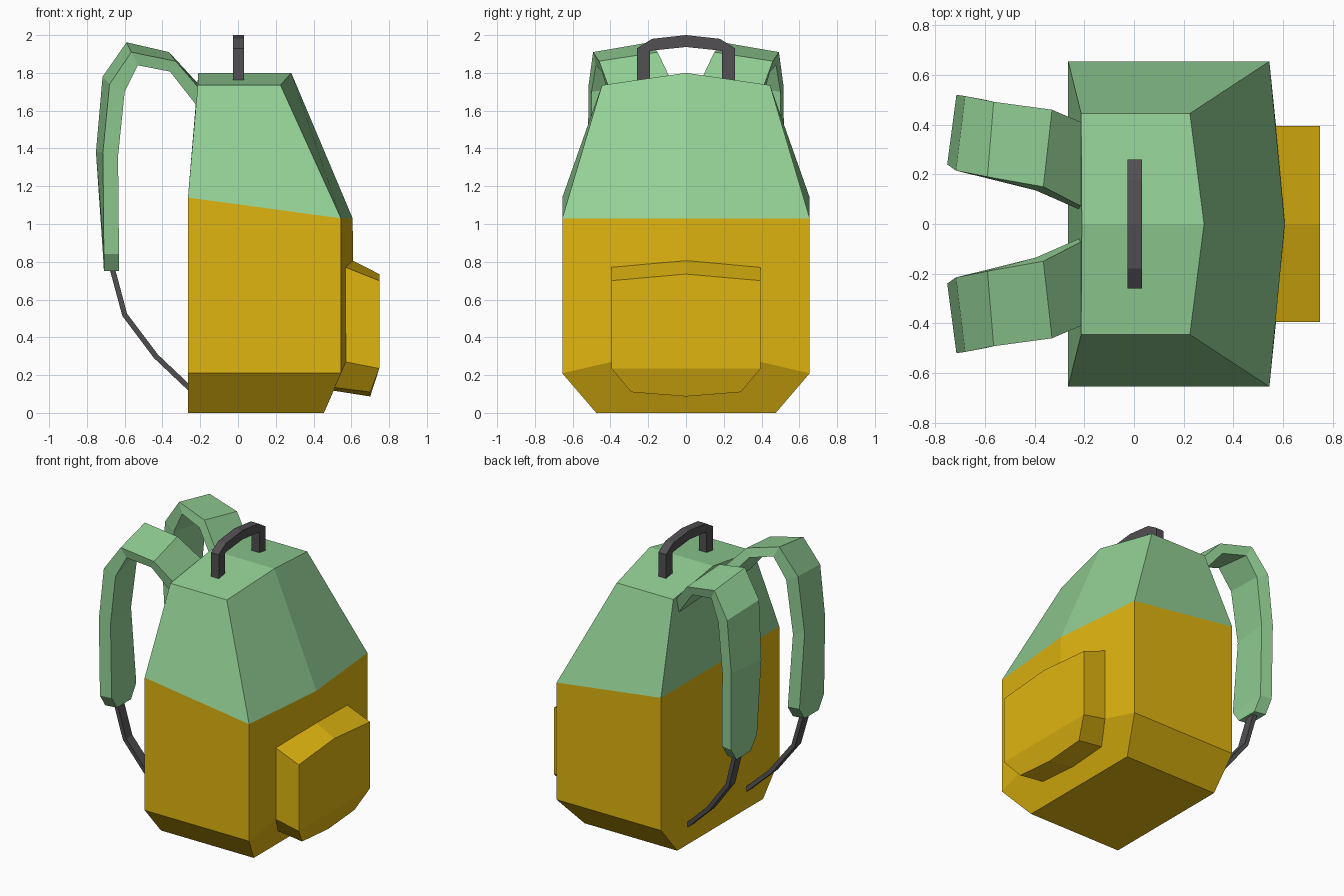
import bpy, bmesh
from mathutils import Vector

if "Cube" in bpy.data.objects:
    bpy.data.objects.remove(bpy.data.objects["Cube"])


def material(name, rgb):
    m = bpy.data.materials.new(name)
    m.diffuse_color = (*rgb, 1)
    m.use_nodes = True
    m.node_tree.nodes["Principled BSDF"].inputs["Base Color"].default_value = m.diffuse_color
    return m


YELLOW = material("yellow_fabric", (0.74, 0.46, 0.005))
GREEN = material("green_fabric", (0.29, 0.63, 0.30))
DARK = material("dark_webbing", (0.085, 0.08, 0.085))


def loft(name, rings, mats, caps=None, band_mats=None):
    """Skin a list of equal-size rings; caps lists the faces (ring indices) closing both ends."""
    bm = bmesh.new()
    vs = [[bm.verts.new(p) for p in ring] for ring in rings]
    n = len(rings[0])
    caps = caps or [range(n)]
    bands = band_mats or [0] * (len(rings) - 1)
    for i, mat in enumerate(bands):
        for j in range(n):
            k = (j + 1) % n
            f = bm.faces.new((vs[i][j], vs[i][k], vs[i + 1][k], vs[i + 1][j]))
            f.material_index = mat
    for ring, mat in ((vs[0], bands[0]), (vs[-1], bands[-1])):
        for cap in caps:
            bm.faces.new([ring[c] for c in cap]).material_index = mat
    bmesh.ops.recalc_face_normals(bm, faces=bm.faces)
    me = bpy.data.meshes.new(name)
    bm.to_mesh(me)
    bm.free()
    for m in mats:
        me.materials.append(m)
    ob = bpy.data.objects.new(name, me)
    bpy.context.collection.objects.link(ob)
    return ob


# Bag body: centre line points and side points per level, mirrored in y
def body_ring(half_y, front_mid, front_side, back_mid, back_side):
    (a, az), (b, bz), (c, cz), (d, dz) = front_mid, front_side, back_mid, back_side
    return [(a, 0, az), (b, half_y, bz), (d, half_y, dz),
            (c, 0, cz), (d, -half_y, dz), (b, -half_y, bz)]


body = [
    body_ring(0.475, (0.455, 0), (0.455, 0), (-0.265, 0), (-0.265, 0)),
    body_ring(0.655, (0.612, 0.36), (0.545, 0.21), (-0.265, 0.21), (-0.265, 0.21)),
    body_ring(0.655, (0.607, 1.03), (0.545, 1.03), (-0.265, 1.14), (-0.265, 1.14)),
    body_ring(0.445, (0.282, 1.80), (0.225, 1.735), (-0.21, 1.80), (-0.213, 1.735)),
]
loft("bag_body", body, [YELLOW, GREEN], [(0, 1, 2, 3), (3, 4, 5, 0)], [0, 0, 1])


# Outer pocket: inner outline sits in the body, outer outline is the face
def pocket_ring(half):
    return half + [(x, -y, z) for x, y, z in half[-2:0:-1]]


inner = [(0.60, 0, 0.81), (0.567, 0.395, 0.772), (0.56, 0.395, 0.272),
         (0.50, 0.29, 0.135), (0.49, 0, 0.12)]
outer = [(0.748, 0, 0.735), (0.748, 0.395, 0.70), (0.748, 0.395, 0.235),
         (0.70, 0.29, 0.11), (0.70, 0, 0.087)]
loft("outer_pocket", [pocket_ring(inner), pocket_ring(outer)], [YELLOW],
     [(0, 1, 2, 6, 7), (2, 3, 4, 5, 6)])

# Carry handle: (outer y, z, inner y, z) along an arch, mirrored in y
arch = [(0.26, 1.76, 0.19, 1.76), (0.26, 1.93, 0.19, 1.915),
        (0.18, 1.98, 0.165, 1.92), (0, 2.0, 0, 1.937)]
arch += [(-a, b, -c, d) for a, b, c, d in arch[-2::-1]]
loft("carry_handle",
     [[(-0.027, a, b), (0.033, a, b), (0.033, c, d), (-0.027, c, d)] for a, b, c, d in arch],
     [DARK])

# Shoulder straps: inboard edge, outboard edge, thickness offset (x, z)
stations = [
    ((-0.19, 0.06, 1.72), (-0.19, 0.40, 1.70), (0.0, -0.11)),
    ((-0.365, 0.15, 1.91), (-0.33, 0.46, 1.862), (-0.03, -0.055)),
    ((-0.59, 0.19, 1.962), (-0.565, 0.492, 1.91), (0.035, -0.07)),
    ((-0.717, 0.215, 1.78), (-0.68, 0.515, 1.74), (0.08, -0.04)),
    ((-0.752, 0.24, 1.38), (-0.715, 0.52, 1.38), (0.08, -0.02)),
    ((-0.715, 0.235, 0.84), (-0.71, 0.515, 0.84), (0.08, 0.0)),
    ((-0.71, 0.30, 0.75), (-0.71, 0.455, 0.75), (0.08, 0.0)),
]
# Adjuster webbing: centre path, rectangular section
webbing = [(-0.67, 0.375, 0.78), (-0.60, 0.365, 0.52),
           (-0.435, 0.345, 0.30), (-0.25, 0.325, 0.125)]

for side, s in (("left", 1), ("right", -1)):
    rings = []
    for a, b, (dx, dz) in stations:
        a, b, d = Vector(a), Vector(b), Vector((dx, -0.015, dz))
        rings.append([(p.x, s * p.y, p.z) for p in (a, b, b + d, a + d)])
    loft(side + "_shoulder_strap", rings, [GREEN])

    rings = []
    for i, (x, y, z) in enumerate(webbing):
        p, q = webbing[max(i - 1, 0)], webbing[min(i + 1, len(webbing) - 1)]
        n = Vector((p[2] - q[2], q[0] - p[0])).normalized() * 0.014
        rings.append([(x + e * n.x, s * (y + w), z + e * n.y)
                      for e, w in ((-1, -0.035), (-1, 0.035), (1, 0.035), (1, -0.035))])
    loft(side + "_adjuster_webbing", rings, [DARK])
